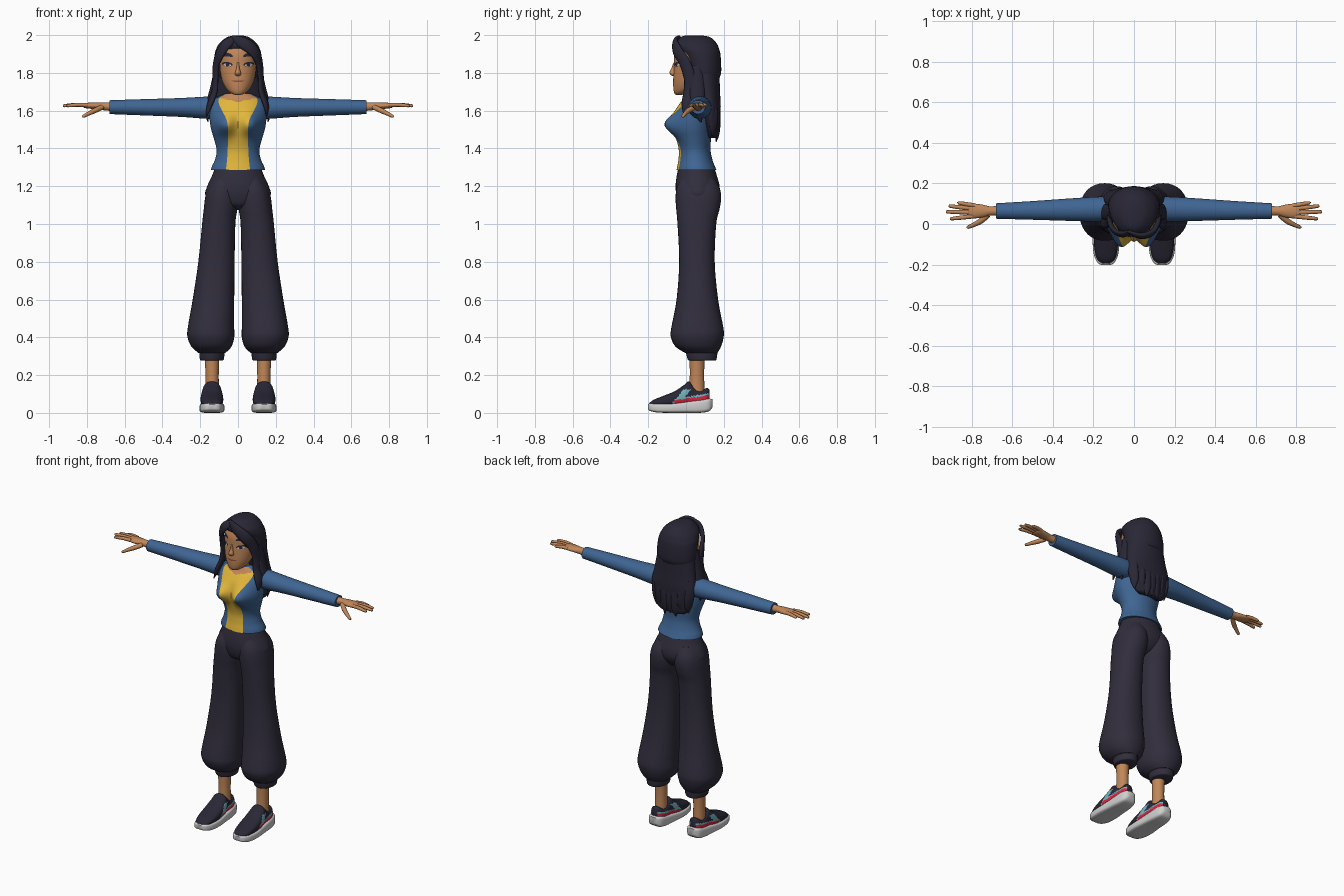
import bpy, bmesh, math
from mathutils import Vector
from mathutils.bvhtree import BVHTree

if "Cube" in bpy.data.objects:
    bpy.data.objects.remove(bpy.data.objects["Cube"])


def material(name, r, g, b):
    m = bpy.data.materials.new(name)
    m.use_nodes = True
    m.diffuse_color = (r, g, b, 1)
    m.node_tree.nodes["Principled BSDF"].inputs["Base Color"].default_value = (r, g, b, 1)
    return m


HAIR = material("dark hair", .022, .02, .036)
CLOTH = material("dark trousers", .031, .027, .046)
BLUE = material("jacket blue", .05, .13, .29)
YELLOW = material("top yellow", .76, .47, .045)
SKIN = material("skin", .53, .24, .1)
LIP = material("lip brown", .28, .08, .045)
WHITE = material("sole white", .62, .62, .62)
RED = material("stripe red", .7, .02, .05)
TEAL = material("panel teal", .17, .45, .5)


def skin_rings(name, rings, mats, rule=None, mirror=False, sharp=50):
    """Bridge closed rings of points into a capped, smooth object."""
    bm = bmesh.new()
    loops = [[bm.verts.new(p) for p in ring] for ring in rings]
    n = len(loops[0])
    for a, b in zip(loops, loops[1:]):
        for i in range(n):
            j = (i + 1) % n
            f = bm.faces.new((a[i], a[j], b[j], b[i]))
            if rule:
                f.material_index = rule(f.calc_center_median(), i)
    bm.faces.new(loops[0])
    bm.faces.new(loops[-1])
    bmesh.ops.recalc_face_normals(bm, faces=bm.faces)
    return finish(name, bm, mats, mirror, sharp)


def finish(name, bm, mats, mirror, sharp=50):
    me = bpy.data.meshes.new(name)
    bm.to_mesh(me)
    bm.free()
    for m in mats:
        me.materials.append(m)
    for p in me.polygons:
        p.use_smooth = True
    me.set_sharp_from_angle(angle=math.radians(sharp))
    ob = bpy.data.objects.new(name, me)
    bpy.context.scene.collection.objects.link(ob)
    if mirror:
        ob.modifiers.new("Mirror", "MIRROR").use_clip = False
    return ob


def spline(rows, steps):
    """Catmull-Rom through rows of numbers."""
    out = []
    for k in range(len(rows) - 1):
        p = [rows[max(0, min(len(rows) - 1, k + d))] for d in (-1, 0, 1, 2)]
        for s in range(steps):
            t = s / steps
            out.append([b + .5 * t * (c - a + t * (2*a - 5*b + 4*c - d + t * (3*(b - c) + d - a)))
                        for a, b, c, d in zip(*p)])
    return out + [list(rows[-1])]


def loft(name, axis, rows, mats, steps=4, n=32, power=1, front=12, push=None, **kw):
    """Rows: position on axis, low and high of the two other axes, optional front panel half width."""
    rings = []
    for r in spline(rows, steps):
        cu, hu, cv, hv = (r[1]+r[2])/2, (r[2]-r[1])/2, (r[3]+r[4])/2, (r[4]-r[3])/2
        angles = [2 * math.pi * i / n for i in range(n)]
        if len(r) > 5:
            t = math.asin(min(.98, r[5] / hu))
            back = n - front
            angles = [-t + 2*t*i/front for i in range(front)]
            angles += [t + (2*math.pi - 2*t)*i/back for i in range(back)]
        ring = []
        for a in angles:
            s, c = math.sin(a), -math.cos(a)
            p = [cu + hu*math.copysign(abs(s)**power, s), cv + hv*math.copysign(abs(c)**power, c)]
            p.insert("xyz".index(axis), r[0])
            ring.append(push(Vector(p)) if push else Vector(p))
        rings.append(ring)
    return skin_rings(name, rings, mats, **kw)


def sym(rows):
    """Expand (z, half width, front, back, ...) to loft rows."""
    return [(r[0], -r[1], r[1]) + tuple(r[2:]) for r in rows]


def strand(name, pts, mat, normal, width=1, thick=1, steps=5, **kw):
    """Tapered tube through (x, y, z, radius) points; normal gives its flat side."""
    path = spline(pts, steps)
    rings = []
    for k, (x, y, z, r) in enumerate(path):
        p = Vector((x, y, z))
        t = Vector(path[min(k+1, len(path)-1)][:3]) - Vector(path[max(k-1, 0)][:3])
        side = t.cross(normal(p)).normalized()
        up = side.cross(t).normalized()
        rings.append([p + r*(width*math.cos(a)*side + thick*math.sin(a)*up)
                      for a in [math.pi * i / 6 for i in range(12)]])
    return skin_rings(name, rings, [mat], **kw)


# Trousers
loft("trouser_hips", "z", sym([(1.3, .12, -.04, .15), (1.25, .14, -.05, .165), (1.2, .163, -.055, .178),
     (1.15, .172, -.05, .174), (1.1, .12, -.03, .14), (1.075, .05, .02, .09)]), [CLOTH], n=40)
loft("trouser_legs", "z", [(1.24, .015, .13, -.03, .15), (1.19, .002, .16, -.05, .178),
     (1.14, -.003, .174, -.055, .186), (1.08, .003, .181, -.052, .178), (1, .014, .19, -.045, .16),
     (.8, .018, .21, -.036, .152), (.6, .02, .24, -.05, .17), (.45, .02, .266, -.078, .198),
     (.4, .02, .267, -.08, .199), (.35, .035, .246, -.055, .185), (.318, .066, .21, -.005, .167)],
     [CLOTH], n=36, power=.92, mirror=True)
loft("trouser_cuffs", "z", [(.33, .07, .2, .005, .16), (.32, .07, .205, .0, .166),
     (.285, .075, .202, .008, .162), (.278, .08, .197, .013, .157)], [CLOTH], mirror=True)

# Ankles and shoes
loft("ankles", "z", [(.31, .098, .178, .018, .1), (.2, .102, .172, .02, .096), (.09, .1, .175, .015, .1)],
     [SKIN], n=20, mirror=True)


def shoe(rows):
    return [(y, .138 - w, .138 + w, lo, hi) for y, w, lo, hi in rows]


def shoe_colour(c, i):
    line = .052 + .15 * (c.y + .05)
    if c.y > -.055 and c.z < line + .016:
        return 1
    if c.y > -.04 and c.z < line + .026 or -.065 < c.y - (c.z - .06) * .8 < -.025 and c.z < .125:
        return 2
    return 0


loft("shoe_uppers", "y", shoe([(-.195, .02, .03, .052), (-.17, .045, .03, .07), (-.12, .057, .03, .09),
     (-.06, .06, .03, .115), (-.01, .055, .03, .148), (.015, .05, .03, .166), (.045, .047, .03, .138),
     (.08, .045, .03, .12), (.11, .036, .03, .132), (.125, .02, .04, .122)]),
     [HAIR, RED, TEAL], steps=5, n=64, power=.8, rule=shoe_colour, mirror=True)
loft("shoe_soles", "y", shoe([(-.202, .022, .02, .045), (-.19, .042, .01, .05), (-.15, .06, .002, .051),
     (-.08, .066, 0, .051), (0, .06, 0, .06), (.07, .055, 0, .07), (.12, .045, .008, .076),
     (.14, .024, .03, .072)]), [WHITE], n=32, power=.45, mirror=True)


# Jacket body with the coloured top as its front panel
def bust(p):
    if p.y < .03:
        p.y -= .06 * math.exp(-((abs(p.x) - .068) / .05)**2 - ((p.z - 1.525) / .055)**2)
    return p


loft("jacket_and_top", "z", sym([(1.285, .144, -.05, .162, .064), (1.305, .138, -.046, .153, .062),
     (1.34, .122, -.04, .14, .058), (1.39, .113, -.038, .13, .055), (1.45, .127, -.05, .132, .053),
     (1.5, .142, -.062, .135, .053), (1.55, .15, -.065, .135, .06), (1.6, .15, -.055, .132, .084),
     (1.64, .14, -.032, .126, .102), (1.665, .12, -.012, .115, .1), (1.69, .07, 0, .1, .06)]),
     [BLUE, YELLOW, SKIN], steps=5, n=60, front=16, push=bust,
     rule=lambda c, i: 0 if i >= 16 else 2 if c.z > 1.645 + .25 * abs(c.x) else 1)
loft("sleeves", "x", [(.09, .02, .125, 1.57, 1.67), (.15, .012, .135, 1.557, 1.675),
     (.3, .015, .127, 1.567, 1.667), (.5, .021, .113, 1.575, 1.661), (.68, .026, .102, 1.582, 1.655)],
     [BLUE], n=28, mirror=True)

# Hands
loft("palms", "x", [(.66, .04, .09, 1.597, 1.645), (.71, .041, .087, 1.602, 1.644),
     (.74, .034, .094, 1.606, 1.644), (.78, .028, .1, 1.61, 1.643), (.81, .03, .098, 1.614, 1.64),
     (.82, .038, .09, 1.62, 1.636)], [SKIN], n=20, mirror=True)
for label, base, tip in (("little", (.785, .091), (.863, .104)), ("ring", (.8, .076), (.906, .088)),
                         ("middle", (.8, .057), (.92, .06)), ("index", (.795, .038), (.9, .026))):
    mid = [(a + b) / 2 for a, b in zip(base, tip)]
    strand(label + "_fingers", [(*base, 1.629, .011), (*mid, 1.631, .0105), (*tip, 1.626, .008),
           (tip[0] + .005, tip[1], 1.625, .003)], SKIN, lambda p: Vector((0, 0, 1)), mirror=True)
strand("thumbs", [(.72, .045, 1.618, .014), (.755, .015, 1.602, .014), (.79, -.004, 1.585, .011),
       (.818, -.016, 1.57, .008), (.823, -.018, 1.567, .003)], SKIN, lambda p: Vector((0, 0, 1)), mirror=True)

# Neck, head and nose
loft("neck", "z", sym([(1.62, .055, .0, .1), (1.68, .045, 0, .095), (1.78, .045, -.01, .095)]), [SKIN], n=24)
head = loft("head", "z", sym([(1.684, .015, -.052, -.02), (1.69, .034, -.06, .01), (1.71, .058, -.066, .05),
            (1.75, .081, -.068, .09), (1.8, .093, -.066, .11), (1.85, .097, -.063, .12),
            (1.9, .096, -.061, .12), (1.95, .08, -.04, .11), (1.98, .04, 0, .08)]), [SKIN], n=40, sharp=80)
loft("nose", "z", sym([(1.784, .008, -.072, -.05), (1.79, .016, -.081, -.05), (1.803, .015, -.088, -.05),
     (1.825, .008, -.077, -.05), (1.855, .006, -.066, -.05)]), [SKIN], n=16, sharp=80)

# Painted face details, laid onto the head as thin plates
tree = BVHTree.FromPolygons([v.co for v in head.data.vertices], [p.vertices for p in head.data.polygons])


def plate(name, x, z, w, h, mat, lift, tilt=0, bend=0, mirror=True):
    bm = bmesh.new()

    def vert(u, v):
        px, pz = x + u * w, z + v * h + u * tilt + u * u * bend
        hit = tree.ray_cast(Vector((px, -1, pz)), Vector((0, 1, 0)))[0]
        return bm.verts.new((px, hit.y - lift, pz))
    hub = vert(0, 0)
    rings = [[vert(k / 3 * math.cos(a), k / 3 * math.sin(a)) for a in [math.pi * i / 12 for i in range(24)]]
             for k in (1, 2, 3)]
    for i in range(24):
        j = (i + 1) % 24
        bm.faces.new((hub, rings[0][i], rings[0][j]))
        for a, b in zip(rings, rings[1:]):
            bm.faces.new((a[i], b[i], b[j], a[j]))
    finish(name, bm, [mat], mirror)


plate("eye_lashes", .057, 1.846, .028, .012, HAIR, .002, .003)
plate("eye_whites", .056, 1.842, .021, .007, WHITE, .0035, .002)
plate("eye_irises", .055, 1.843, .01, .0085, HAIR, .005)
plate("eyebrows", .06, 1.897, .033, .01, HAIR, .003, .002, -.007)
plate("lips", 0, 1.755, .034, .0045, LIP, .002, 0, .004, False)

# Hair: crown, long back, and locks
loft("hair_crown", "z", sym([(1.999, .018, .0, .08), (1.988, .06, -.03, .13), (1.955, .1, -.058, .163),
     (1.925, .116, -.05, .176), (1.9, .123, -.03, .182), (1.85, .127, -.008, .186), (1.8, .127, .005, .186),
     (1.775, .118, .02, .178)]), [HAIR], n=40, sharp=80)
loft("hair_back", "z", sym([(1.84, .115, .02, .178), (1.78, .128, .025, .178), (1.7, .14, .045, .18),
     (1.62, .152, .07, .184), (1.54, .143, .09, .178), (1.48, .115, .105, .172), (1.455, .09, .115, .165)]),
     [HAIR], n=40, sharp=80)


def outward(p):
    return Vector((p.x, p.y - .05, .001))


def lock(name, pts, width=1):
    strand(name, pts, HAIR, outward, width, .45, steps=6, sharp=80)


lock("left_fringe", [(-.035, -.035, 1.982, .018), (.03, -.058, 1.957, .032), (.085, -.045, 1.915, .034),
     (.113, -.005, 1.85, .032), (.121, .02, 1.77, .032), (.125, .02, 1.7, .034),
     (.148, .005, 1.63, .03), (.152, -.01, 1.575, .005)])
lock("right_fringe", [(-.015, -.035, 1.982, .018), (-.06, -.05, 1.953, .028), (-.096, -.033, 1.9, .03),
     (-.117, .003, 1.84, .03), (-.12, .02, 1.77, .032), (-.125, .02, 1.7, .034),
     (-.15, .005, 1.63, .03), (-.166, -.01, 1.57, .005)])
for s, side in ((1, "left"), (-1, "right")):
    lock(side + "_shoulder_lock", [(s*.11, .06, 1.84, .03), (s*.125, .06, 1.74, .04),
         (s*.148, .06, 1.65, .038), (s*.162, .07, 1.58, .022), (s*.158, .08, 1.54, .004)])
for i in range(7):
    x = -.12 + .04 * i
    y = .168 - 1.6 * x * x
    low = 1.43 + .018 * (i % 2) + 2.5 * x * x
    lock("back_lock_%d" % (i + 1), [(x, y, 1.68, .012), (x * 1.05, y + .004, 1.58, .026),
         (x, y, low + .05, .024), (x * .95, y - .006, low, .003)])
